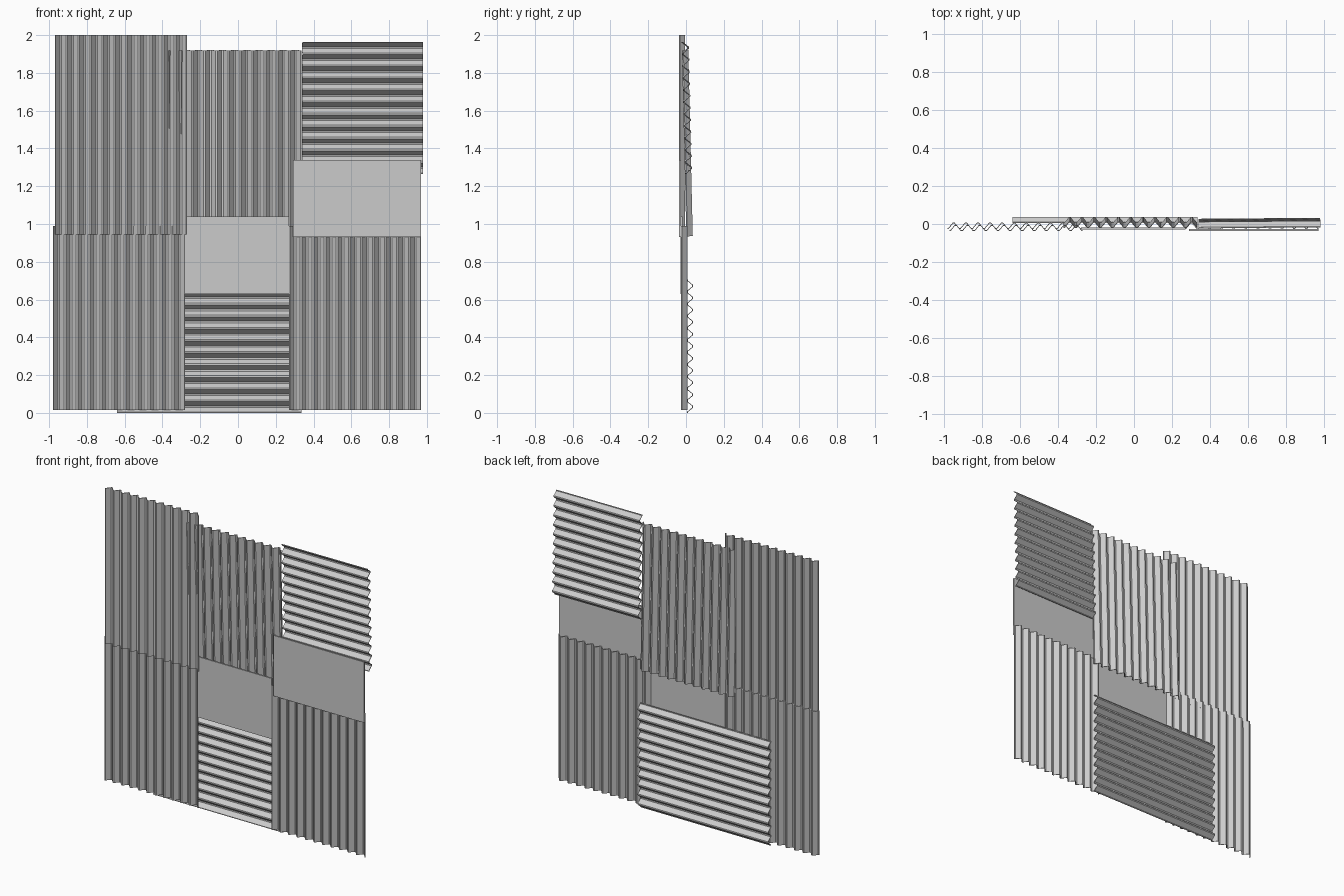
import bpy, bmesh

if "Cube" in bpy.data.objects:
    bpy.data.objects.remove(bpy.data.objects["Cube"])

THICK = 0.006
DEPTH = 0.034   # overall corrugation depth
WAVES = 11


def add_object(name, bm, loc, rot):
    bmesh.ops.recalc_face_normals(bm, faces=bm.faces)
    me = bpy.data.meshes.new(name)
    bm.to_mesh(me)
    bm.free()
    ob = bpy.data.objects.new(name, me)
    ob.location = loc
    ob.rotation_euler = rot
    bpy.context.collection.objects.link(ob)
    return ob


def corrugated(name, x0, x1, z0, z1, y, horizontal=False, rot=(0, 0, 0)):
    """Closed corrugated sheet; ridges run along z, or along x if horizontal."""
    w, h = x1 - x0, z1 - z0
    across, along = (h, w) if horizontal else (w, h)
    pitch = across / WAVES
    amp = DEPTH / 2 - THICK / 2
    # zigzag with narrow flats on the crests
    mid = [(-across / 2, -amp)]
    for i in range(WAVES):
        u = -across / 2 + i * pitch
        mid += [(u + pitch * f, s * amp) for f, s in
                ((0.07, -1), (0.43, 1), (0.57, 1), (0.93, -1))]
    mid.append((across / 2, -amp))
    t = THICK / 2
    outline = [(u, v - t) for u, v in mid] + [(u, v + t) for u, v in reversed(mid)]
    bm = bmesh.new()
    ends = []
    for s in (-along / 2, along / 2):
        ends.append([bm.verts.new((s, v, u) if horizontal else (u, v, s))
                     for u, v in outline])
    a, b = ends
    n, m = len(outline), len(mid)
    for i in range(n):
        j = (i + 1) % n
        bm.faces.new((a[i], a[j], b[j], b[i]))
    for e in ends:
        for i in range(m - 1):
            bm.faces.new((e[i], e[i + 1], e[n - 2 - i], e[n - 1 - i]))
    return add_object(name, bm, ((x0 + x1) / 2, y, (z0 + z1) / 2), rot)


def flat_sheet(name, x0, x1, z0, z1, y, thick=0.01, rot=(0, 0, 0)):
    bm = bmesh.new()
    bmesh.ops.create_cube(bm, size=1)
    bmesh.ops.scale(bm, vec=(x1 - x0, thick, z1 - z0), verts=bm.verts)
    return add_object(name, bm, ((x0 + x1) / 2, y, (z0 + z1) / 2), rot)


# vertical ridged sheets
corrugated("lower_left_sheet", -0.98, -0.28, 0.015, 0.99, -0.009)
corrugated("upper_left_sheet", -0.97, -0.27, 0.945, 2.0, -0.021)
corrugated("upper_middle_sheet", -0.37, 0.335, 0.935, 1.92, 0.007, rot=(0.024, 0, 0))
corrugated("lower_right_sheet", 0.27, 0.97, 0.015, 0.99, -0.009)

# horizontal ridged sheets
corrugated("lower_middle_sheet", -0.64, 0.335, 0.0, 0.705, 0.021, True)
corrugated("upper_right_sheet", 0.34, 0.98, 1.265, 1.965, 0.005, True, (0.025, 0, 0.008))

# flat patch boards
flat_sheet("middle_flat_patch", -0.28, 0.27, 0.63, 1.04, -0.024)
flat_sheet("right_flat_patch", 0.29, 0.97, 0.93, 1.34, -0.032)
